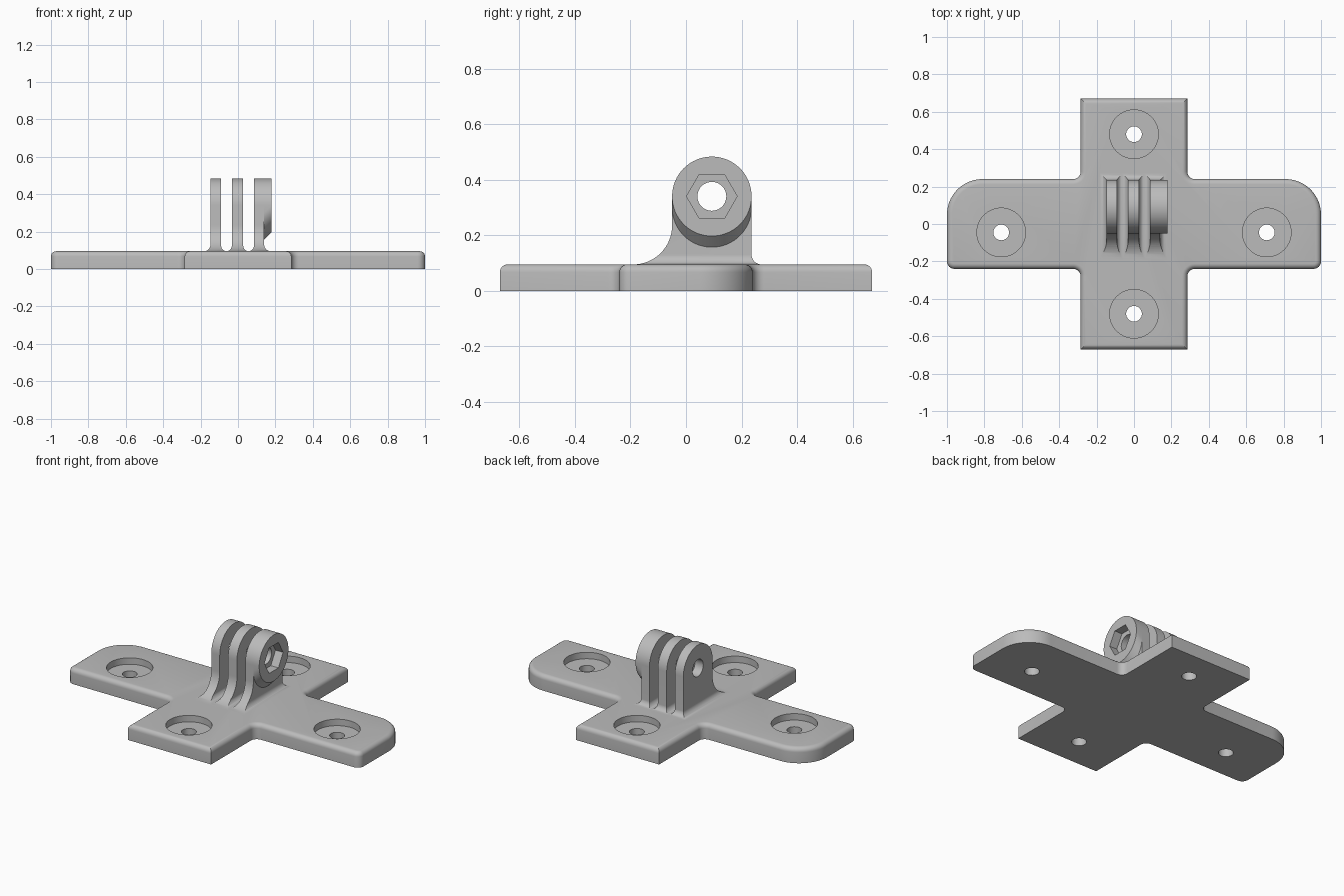
import bpy, bmesh
from math import cos, sin, radians
from mathutils import Vector

if "Cube" in bpy.data.objects:
    bpy.data.objects.remove(bpy.data.objects["Cube"])

grey = bpy.data.materials.new("plain_grey")
grey.use_nodes = True
grey.diffuse_color = (0.5, 0.5, 0.5, 1)
grey.node_tree.nodes["Principled BSDF"].inputs["Base Color"].default_value = (0.5, 0.5, 0.5, 1)

PLACE = {"x": lambda a, b, t: (t, a, b),
         "y": lambda a, b, t: (a, t, b),
         "z": lambda a, b, t: (a, b, t)}


def arc(cx, cy, r, start, end, n=12):
    """Points of an arc, angles in degrees."""
    angles = [radians(start + (end - start) * i / n) for i in range(n + 1)]
    return [(cx + r * cos(a), cy + r * sin(a)) for a in angles]


def circle(cx, cy, r, n=64):
    return arc(cx, cy, r, 0, 360, n)[:-1]


def to_object(name, bm):
    bmesh.ops.recalc_face_normals(bm, faces=bm.faces)
    mesh = bpy.data.meshes.new(name)
    bm.to_mesh(mesh)
    bm.free()
    mesh.materials.append(grey)
    obj = bpy.data.objects.new(name, mesh)
    bpy.context.collection.objects.link(obj)
    return obj


def prism(name, outline, axis, low, high, round_top=0):
    """Extrude a flat outline along an axis, optionally rounding the far rim."""
    bm = bmesh.new()
    base = bm.faces.new([bm.verts.new(PLACE[axis](a, b, low)) for a, b in outline])
    grown = bmesh.ops.extrude_face_region(bm, geom=[base], use_keep_orig=True)["geom"]
    top = [f for f in grown if isinstance(f, bmesh.types.BMFace)][0]
    bmesh.ops.translate(bm, verts=top.verts[:], vec=Vector(PLACE[axis](0, 0, high - low)))
    bmesh.ops.recalc_face_normals(bm, faces=bm.faces)
    if round_top:
        bmesh.ops.bevel(bm, geom=top.edges[:], offset=round_top, segments=6,
                        profile=0.5, affect="EDGES")
    return to_object(name, bm)


def combine(obj, tool, operation="DIFFERENCE"):
    """Apply a boolean and discard the tool."""
    mod = obj.modifiers.new("cut", "BOOLEAN")
    mod.operation, mod.solver, mod.object = operation, "EXACT", tool
    bpy.context.view_layer.update()
    result = bpy.data.meshes.new_from_object(
        obj.evaluated_get(bpy.context.evaluated_depsgraph_get()))
    obj.modifiers.clear()
    obj.data = result
    bpy.data.objects.remove(tool)


# Cross-shaped base plate: one half outline, then mirrored
TOP = 0.095
half = [(0.285, -0.67)]
half += arc(0.325, -0.28, 0.04, 180, 90, 6)
half += arc(0.96, -0.2, 0.04, -90, 0, 6)
half += arc(0.81, 0.05, 0.19, 0, 90, 20)
half += arc(0.325, 0.28, 0.04, 270, 180, 6)
half += [(0.285, 0.67)]
outline = half + [(-x, y) for x, y in reversed(half)]
plate = prism("base_plate", outline, "z", 0, TOP, 0.028)

# Counterbored screw holes
for x, y in [(0, 0.48), (0, -0.48), (0.71, -0.045), (-0.71, -0.045)]:
    combine(plate, prism("counterbore", circle(x, y, 0.13), "z", 0.055, 0.2))
    combine(plate, prism("screw_hole", circle(x, y, 0.042, 32), "z", -0.1, 0.2))

# Three hinge fingers: front comb shape intersected with the side silhouette
PY, PZ, R = 0.093, 0.34, 0.143
comb = [(-0.182, 0.06)] + arc(-0.182, 0.13, 0.035, -90, 0) + [(-0.147, 0.55)]
for left, right in [(-0.09, -0.033), (0.028, 0.085)]:
    r = (right - left) / 2
    comb += [(left, 0.55)] + arc(left + r, TOP + r, r, 180, 360, 16) + [(right, 0.55)]
comb += [(0.14, 0.55)] + arc(0.175, 0.13, 0.035, 180, 270) + [(0.175, 0.06)]

side = arc(PY, PZ, R, 0, 180, 32)
side += arc(-0.19, 0.235, 0.14, 0, -90, 16)
side += [(-0.19, 0.07), (0.271, 0.07)]
side += arc(0.271, 0.13, 0.035, -90, -180, 8)
fingers = prism("hinge_fingers", comb, "y", -0.3, 0.4)
combine(fingers, prism("silhouette", side, "x", -0.25, 0.25), "INTERSECT")

# Nut boss with a sloped underside
bm = bmesh.new()
for x, z in [(0.18, PZ), (0.14, PZ), (0.14, PZ - 0.04)]:
    for a, b in circle(PY, z, R):
        bm.verts.new((x, a, b))
hull = bmesh.ops.convex_hull(bm, input=bm.verts)
loose = {v for v in hull["geom_interior"] if isinstance(v, bmesh.types.BMVert)}
bmesh.ops.delete(bm, geom=list(loose), context="VERTS")
bmesh.ops.dissolve_limit(bm, angle_limit=radians(0.5), verts=bm.verts, edges=bm.edges)
boss = to_object("nut_boss", bm)

# Pivot bore and hexagonal nut pocket
for part in (fingers, boss):
    combine(part, prism("bore", circle(PY, PZ, 0.052, 40), "x", -0.3, 0.3))
    combine(part, prism("nut_pocket", circle(PY, PZ, 0.091, 6), "x", 0.128, 0.3))

for part in (plate, fingers, boss):
    bpy.ops.object.select_all(action="DESELECT")
    part.select_set(True)
    bpy.context.view_layer.objects.active = part
    bpy.ops.object.shade_smooth_by_angle(angle=radians(30))
